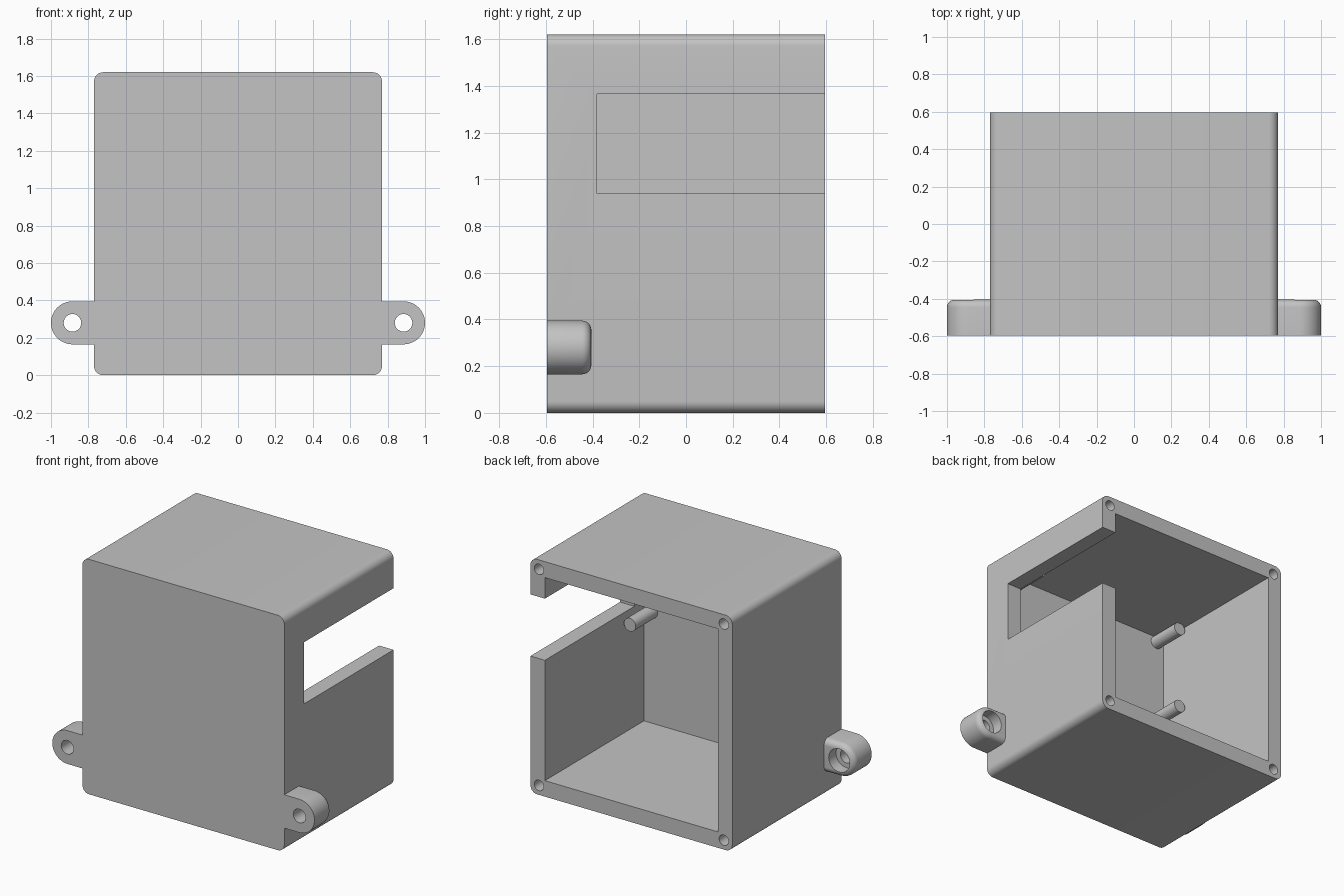
import bpy, bmesh
from math import sin, cos, pi, radians

if "Cube" in bpy.data.objects:
    bpy.data.objects.remove(bpy.data.objects["Cube"], do_unlink=True)

grey = bpy.data.materials.new("light grey plastic")
grey.use_nodes = True
grey.diffuse_color = (0.55, 0.55, 0.55, 1)
grey.node_tree.nodes["Principled BSDF"].inputs["Base Color"].default_value = (0.55, 0.55, 0.55, 1)

HALF_W, HALF_D, HEIGHT, WALL = 0.77, 0.595, 1.62, 0.11
FRONT, BACK = -HALF_D, HALF_D


def arc(cx, cz, r, a0, a1, n):
    """Points on an arc in the xz plane."""
    return [(cx + r * cos(radians(a0 + (a1 - a0) * i / n)),
             cz + r * sin(radians(a0 + (a1 - a0) * i / n))) for i in range(n + 1)]


def loft(name, rings):
    """Closed solid through (y, outline) rings, outlines lying in xz."""
    bm = bmesh.new()
    loops = [[bm.verts.new((x, y, z)) for x, z in pts] for y, pts in rings]
    n = len(loops[0])
    for a, b in zip(loops, loops[1:]):
        for i in range(n):
            j = (i + 1) % n
            bm.faces.new((a[i], a[j], b[j], b[i]))
    bm.faces.new(loops[0])
    bm.faces.new(loops[-1])
    bmesh.ops.recalc_face_normals(bm, faces=bm.faces[:])
    mesh = bpy.data.meshes.new(name)
    bm.to_mesh(mesh)
    bm.free()
    mesh.materials.append(grey)
    ob = bpy.data.objects.new(name, mesh)
    bpy.context.scene.collection.objects.link(ob)
    return ob


def box(name, x0, x1, y0, y1, z0, z1):
    pts = [(x0, z0), (x1, z0), (x1, z1), (x0, z1)]
    return loft(name, [(y0, pts), (y1, pts)])


def cylinder(name, x, z, r, y0, y1):
    pts = arc(x, z, r, 0, 360, 32)[:-1]
    return loft(name, [(y0, pts), (y1, pts)])


def cut(ob, cutter):
    """Subtract a cutter, bake the result and discard the cutter."""
    mod = ob.modifiers.new("cut", "BOOLEAN")
    mod.operation, mod.solver, mod.object = "DIFFERENCE", "EXACT", cutter
    baked = bpy.data.meshes.new_from_object(
        ob.evaluated_get(bpy.context.evaluated_depsgraph_get()))
    ob.modifiers.clear()
    ob.data = baked
    bpy.data.objects.remove(cutter, do_unlink=True)


# Housing with rounded long edges
R = 0.05
outline = []
for k, (sx, z) in enumerate([(1, HEIGHT - R), (-1, HEIGHT - R), (-1, R), (1, R)]):
    outline += arc(sx * (HALF_W - R), z, R, 90 * k, 90 * k + 90, 8)
housing = loft("housing", [(FRONT, outline), (BACK, outline)])

# Open back cavity and the cable slot in the left wall
inner = HALF_W - WALL
cut(housing, box("cavity_cutter", -inner, inner, FRONT + WALL, 0.8, WALL, HEIGHT - WALL))
cut(housing, box("slot_cutter", 0.6, 0.9, -0.38, 0.8, 0.94, 1.365))

# Screw holes in the corners of the rim
for x in (-0.705, 0.705):
    for z in (0.065, HEIGHT - 0.065):
        cut(housing, cylinder("screw_cutter", x, z, 0.036, BACK - 0.3, 0.8))
parts = [housing]

# Mounting ears with a rounded back edge and counterbored hole
EAR_R, EAR_BACK, FILLET = 0.115, -0.405, 0.04
EAR_X, EAR_Z = 1 - EAR_R, 0.28
for side, s in (("left", 1), ("right", -1)):
    rings = [(FRONT, 0)]
    for i in range(7):
        a = pi / 2 * i / 6
        rings.append((EAR_BACK - FILLET * (1 - sin(a)), FILLET * (1 - cos(a))))
    sections = []
    for y, inset in rings:
        r = EAR_R - inset
        pts = [(HALF_W, EAR_Z - r)] + arc(EAR_X, EAR_Z, r, -90, 90, 24) + [(HALF_W, EAR_Z + r)]
        sections.append((y, [(s * x, z) for x, z in pts]))
    ear = loft(side + "_mounting_ear", sections)
    cut(ear, cylinder("bolt_cutter", s * EAR_X, EAR_Z, 0.047, -0.8, 0))
    cut(ear, cylinder("counterbore_cutter", s * EAR_X, EAR_Z, 0.08, EAR_BACK - 0.08, 0))
    parts.append(ear)

    # Standoff posts on the inside of the front wall
    for level, z in (("lower", 0.88), ("upper", 1.47)):
        parts.append(cylinder(f"{side}_{level}_post", s * 0.6, z, 0.045,
                              FRONT + WALL - 0.01, -0.245))

# Smooth the curves, keep the edges sharp
bpy.ops.object.select_all(action="DESELECT")
for ob in parts:
    ob.select_set(True)
bpy.context.view_layer.objects.active = housing
bpy.ops.object.shade_smooth_by_angle(angle=radians(30))
